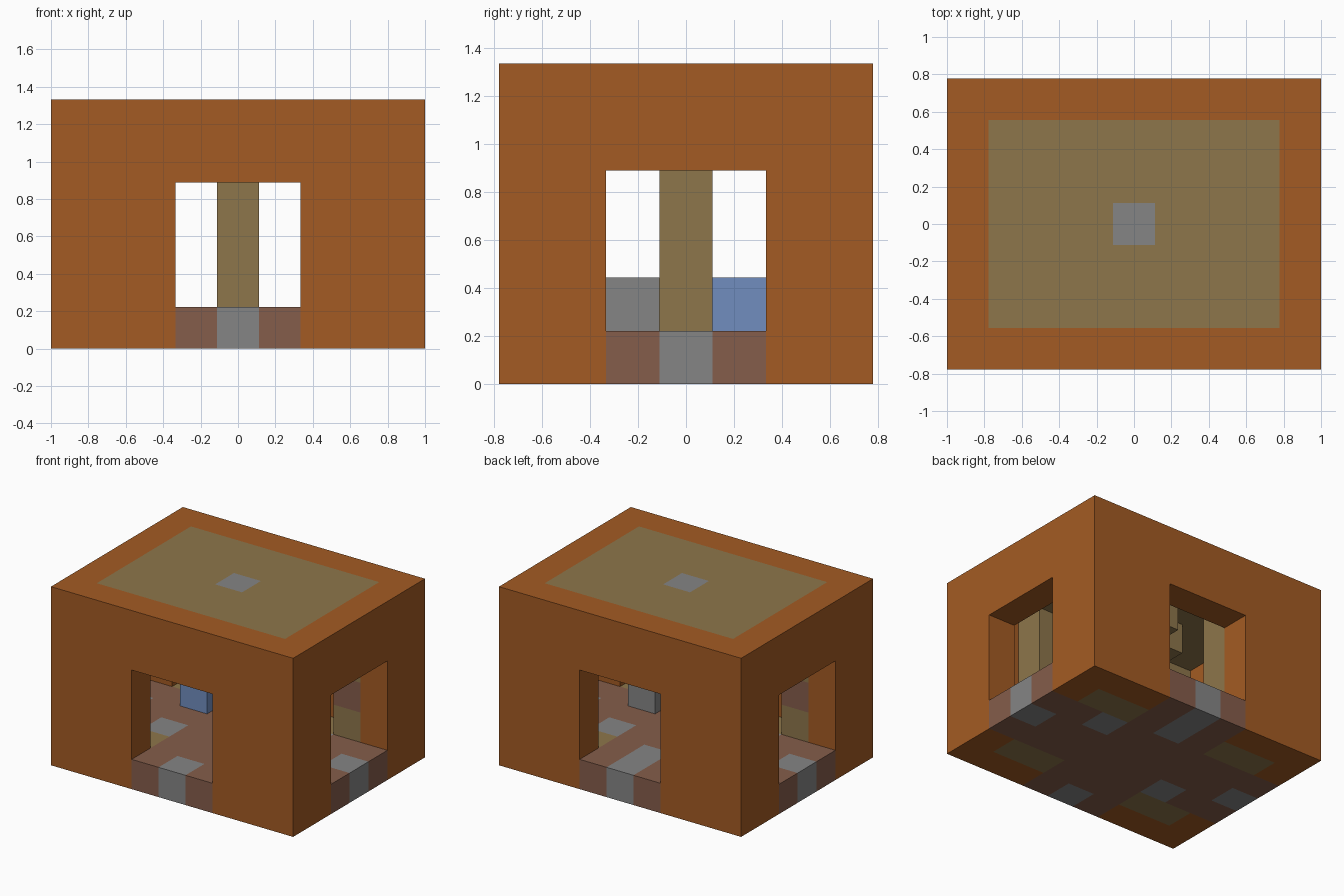
import bpy, bmesh
from mathutils import Vector

cube = bpy.data.objects.get("Cube")
if cube:
    bpy.data.objects.remove(cube)

UNIT = 2 / 9
NX, NY, NZ = 9, 7, 6

# Flat colours (linear)
COLOURS = {
    "orange_wall": (0.37, 0.105, 0.017),
    "tan_wood": (0.27, 0.18, 0.07),
    "brown_floor": (0.235, 0.11, 0.07),
    "grey_stone": (0.235, 0.235, 0.235),
    "blue_block": (0.165, 0.27, 0.52),
}
materials = {}
for label, rgb in COLOURS.items():
    mat = bpy.data.materials.new(label)
    mat.use_nodes = True
    mat.diffuse_color = (*rgb, 1)
    mat.node_tree.nodes["Principled BSDF"].inputs["Base Color"].default_value = (*rgb, 1)
    materials[label] = mat

# Each filled cell holds (part, colour); later fills repaint earlier ones
cells = {}


def box(x0, x1, y0, y1, z0, z1):
    return [(x, y, z) for x in range(x0, x1) for y in range(y0, y1) for z in range(z0, z1)]


def fill(part, colour, *bounds):
    for c in box(*bounds):
        cells[c] = (part, colour)


def clear(*bounds):
    for c in box(*bounds):
        cells.pop(c, None)


def fill_pair(part, colour, x0, x1, y0, y1, z0, z1):
    """Fill a box and its half-turn copy about the room centre."""
    fill(part, colour, x0, x1, y0, y1, z0, z1)
    fill(part, colour, NX - x1, NX - x0, NY - y1, NY - y0, z0, z1)


# Outer shell with a hollow room and a doorway in every side
fill("walls", "orange_wall", 0, NX, 0, NY, 0, NZ)
clear(1, 8, 1, 6, 1, 5)
clear(3, 6, 0, NY, 1, 4)
clear(0, NX, 2, 5, 1, 4)

# Roof panel with a centre stone
fill("roof_panel", "tan_wood", 1, 8, 1, 6, 5, 6)
fill("roof_panel", "grey_stone", 4, 5, 3, 4, 5, 6)

# Floor with doorway sills, corner patches and stone slabs
fill("floor", "brown_floor", 1, 8, 1, 6, 0, 1)
fill("floor", "brown_floor", 3, 6, 0, NY, 0, 1)
fill("floor", "brown_floor", 0, NX, 2, 5, 0, 1)
for y in (1, 5):
    fill_pair("floor", "tan_wood", 1, 3, y, y + 1, 0, 1)
fill_pair("floor", "grey_stone", 4, 5, 0, 1, 0, 1)
fill_pair("floor", "grey_stone", 0, 1, 3, 4, 0, 1)
fill_pair("floor", "grey_stone", 2, 3, 2, 3, 0, 1)
fill("floor", "grey_stone", 4, 5, 5, 6, 0, 1)

# Centre pillar with cross-shaped arms under the roof
fill("pillar_arms", "tan_wood", 3, 6, 3, 4, 4, 5)
fill("pillar_arms", "tan_wood", 4, 5, 2, 5, 4, 5)
fill("centre_pillar", "tan_wood", 4, 5, 3, 4, 1, 5)

# Corner posts with a brown band, and the side posts
fill_pair("corner_posts", "tan_wood", 1, 2, 1, 2, 1, 5)
fill_pair("corner_posts", "brown_floor", 1, 2, 1, 2, 2, 3)
fill_pair("side_posts", "tan_wood", 6, 7, 1, 2, 1, 5)

# Low blocks in front of the side posts
fill("stone_block", "grey_stone", 6, 7, 2, 3, 1, 2)
fill("blue_block", "blue_block", 2, 3, 4, 5, 1, 2)


def build(part):
    """Make one object from the exposed faces of a part's cells."""
    own = {c: v[1] for c, v in cells.items() if v[0] == part}
    slots = sorted(set(own.values()))
    bm = bmesh.new()
    for c, colour in own.items():
        for axis in range(3):
            for side in (0, 1):
                near = list(c)
                near[axis] += 2 * side - 1
                if tuple(near) in cells:
                    continue
                a, b = (axis + 1) % 3, (axis + 2) % 3
                corners = []
                for s, t in ((0, 0), (1, 0), (1, 1), (0, 1)):
                    p = Vector(c)
                    p[axis] += side
                    p[a] += s
                    p[b] += t
                    p -= Vector((NX / 2, NY / 2, 0))
                    corners.append(bm.verts.new(p * UNIT))
                if not side:
                    corners.reverse()
                bm.faces.new(corners).material_index = slots.index(colour)
    bmesh.ops.remove_doubles(bm, verts=bm.verts, dist=0.001)
    bmesh.ops.dissolve_limit(bm, angle_limit=0.01, verts=bm.verts, edges=bm.edges,
                             delimit={'MATERIAL'})
    mesh = bpy.data.meshes.new(part)
    bm.to_mesh(mesh)
    bm.free()
    for label in slots:
        mesh.materials.append(materials[label])
    bpy.context.collection.objects.link(bpy.data.objects.new(part, mesh))


for part in sorted({v[0] for v in cells.values()}):
    build(part)
